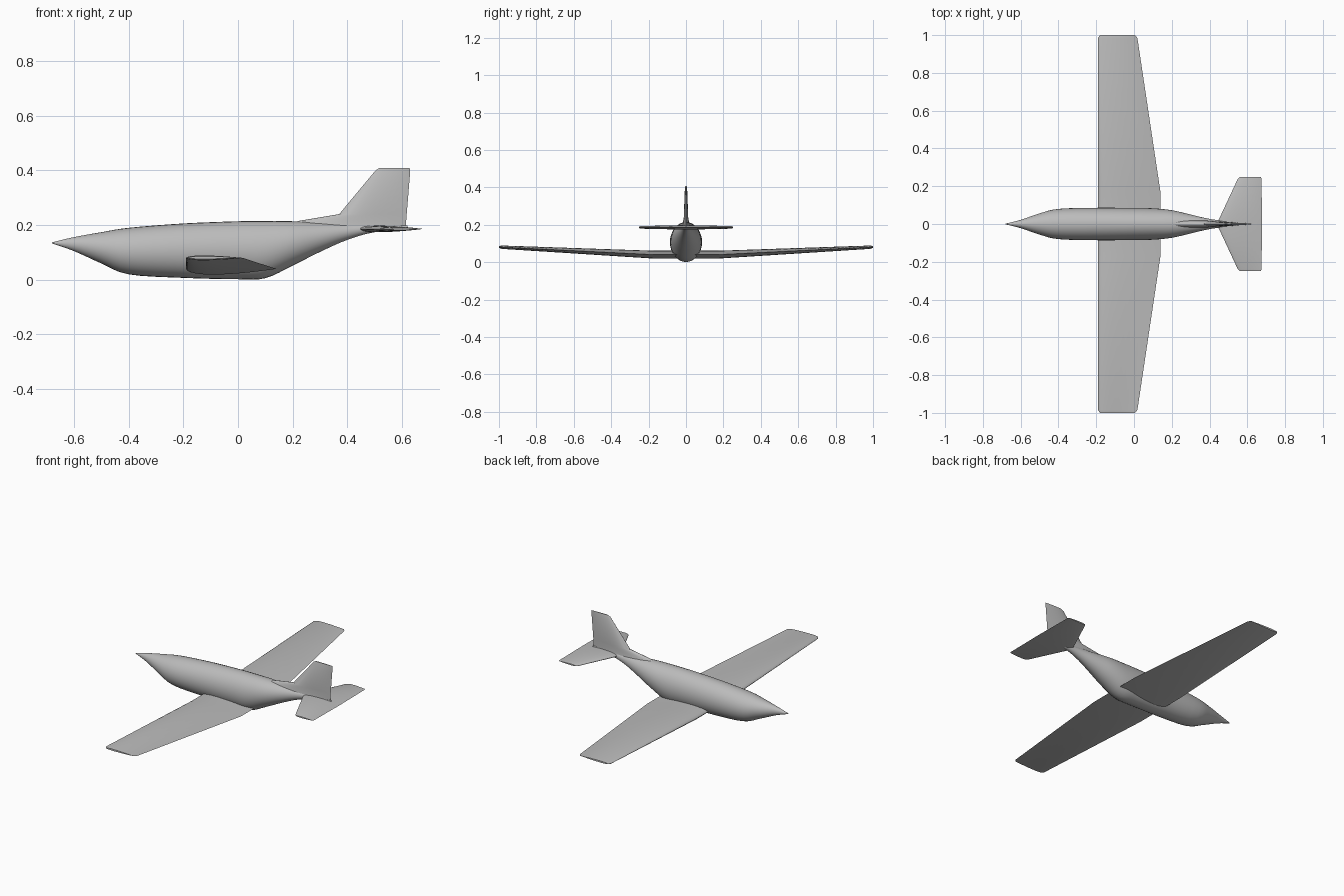
import bpy, bmesh, math

cube = bpy.data.objects.get("Cube")
if cube:
    bpy.data.objects.remove(cube)

grey = bpy.data.materials.new("airframe grey")
grey.use_nodes = True
grey.diffuse_color = (0.5, 0.5, 0.5, 1)
grey.node_tree.nodes["Principled BSDF"].inputs["Base Color"].default_value = (0.5, 0.5, 0.5, 1)


def loft(name, rings, angle=35):
    """Skin closed rings in order and cap both ends."""
    bm = bmesh.new()
    loops = [[bm.verts.new(p) for p in ring] for ring in rings]
    for a, b in zip(loops, loops[1:]):
        for i in range(len(a)):
            j = (i + 1) % len(a)
            bm.faces.new((a[i], a[j], b[j], b[i]))
    bm.faces.new(loops[0])
    bm.faces.new(loops[-1])
    bmesh.ops.remove_doubles(bm, verts=bm.verts, dist=0.0001)
    bmesh.ops.recalc_face_normals(bm, faces=bm.faces)
    mesh = bpy.data.meshes.new(name)
    bm.to_mesh(mesh)
    bm.free()
    mesh.materials.append(grey)
    obj = bpy.data.objects.new(name, mesh)
    bpy.context.collection.objects.link(obj)
    bpy.ops.object.select_all(action='DESELECT')
    obj.select_set(True)
    bpy.context.view_layer.objects.active = obj
    bpy.ops.object.shade_smooth_by_angle(angle=math.radians(angle))
    return obj


def foil(front, back, half, steps=14):
    """Streamlined outline as (chord position, offset) pairs."""
    pts = []
    for i in range(2 * steps):
        a = math.pi * i / steps
        t = (1 + math.cos(a)) / 2
        h = 2.969 * t**0.5 - 1.26 * t - 3.516 * t**2 + 2.843 * t**3 - 1.036 * t**4
        pts.append((front + (back - front) * t, math.copysign(half * h, math.sin(a))))
    return pts


def flying_surface(name, sections):
    """Sections are (span, front, back, height, half thickness), mirrored over y."""
    full = [(-s[0], *s[1:]) for s in reversed(sections)] + sections
    loft(name, [[(x, span, z + o) for x, o in foil(f, b, half)]
                for span, f, b, z, half in full])


def smooth_stations(stations, steps=4):
    """Catmull-Rom interpolation between stations."""
    p = [stations[0]] + stations + [stations[-1]]
    out = []
    for k in range(1, len(p) - 2):
        for s in range(steps):
            t = s / steps
            out.append([0.5 * (2 * b + (c - a) * t + (2 * a - 5 * b + 4 * c - d) * t * t
                               + (3 * b - a - 3 * c + d) * t**3)
                        for a, b, c, d in zip(*p[k - 1:k + 3])])
    return out + [stations[-1]]


# Fuselage stations: x, bottom, top, half width
body = [(-0.68, 0.133, 0.137, 0.002), (-0.6, 0.105, 0.156, 0.022), (-0.5, 0.06, 0.174, 0.056),
        (-0.4, 0.02, 0.19, 0.08), (-0.2, 0.007, 0.206, 0.086), (0, 0.002, 0.214, 0.085),
        (0.1, 0.006, 0.215, 0.083), (0.2, 0.052, 0.214, 0.073), (0.3, 0.102, 0.209, 0.05),
        (0.4, 0.146, 0.205, 0.027), (0.5, 0.174, 0.202, 0.014), (0.62, 0.182, 0.198, 0.002)]
rings = []
for x, low, high, w in smooth_stations(body):
    mid, r = (low + high) / 2, (high - low) / 2
    rings.append([(x, w * math.cos(a), mid + r * math.sin(a))
                  for a in (math.tau * i / 32 for i in range(32))])
loft("fuselage", rings)

# Main wing with straight leading edge, flat centre section and raised tips
flying_surface("wing", [(0.17, -0.19, 0.14, 0.04, 0.021),
                        (0.985, -0.19, 0.018, 0.08, 0.009),
                        (1.0, -0.18, 0.005, 0.081, 0.005)])

# Tailplane
flying_surface("tailplane", [(0.015, 0.445, 0.678, 0.186, 0.012),
                             (0.24, 0.55, 0.675, 0.186, 0.007),
                             (0.25, 0.56, 0.67, 0.186, 0.004)])

# Fin with a low ridge leading into it: height, front, back, half thickness
fin = [(0.19, 0.18, 0.614, 0.022), (0.215, 0.22, 0.615, 0.016), (0.24, 0.37, 0.617, 0.012),
       (0.4, 0.503, 0.63, 0.006), (0.408, 0.515, 0.628, 0.003)]
loft("fin", [[(x, o, z) for x, o in foil(f, b, half)] for z, f, b, half in fin])
